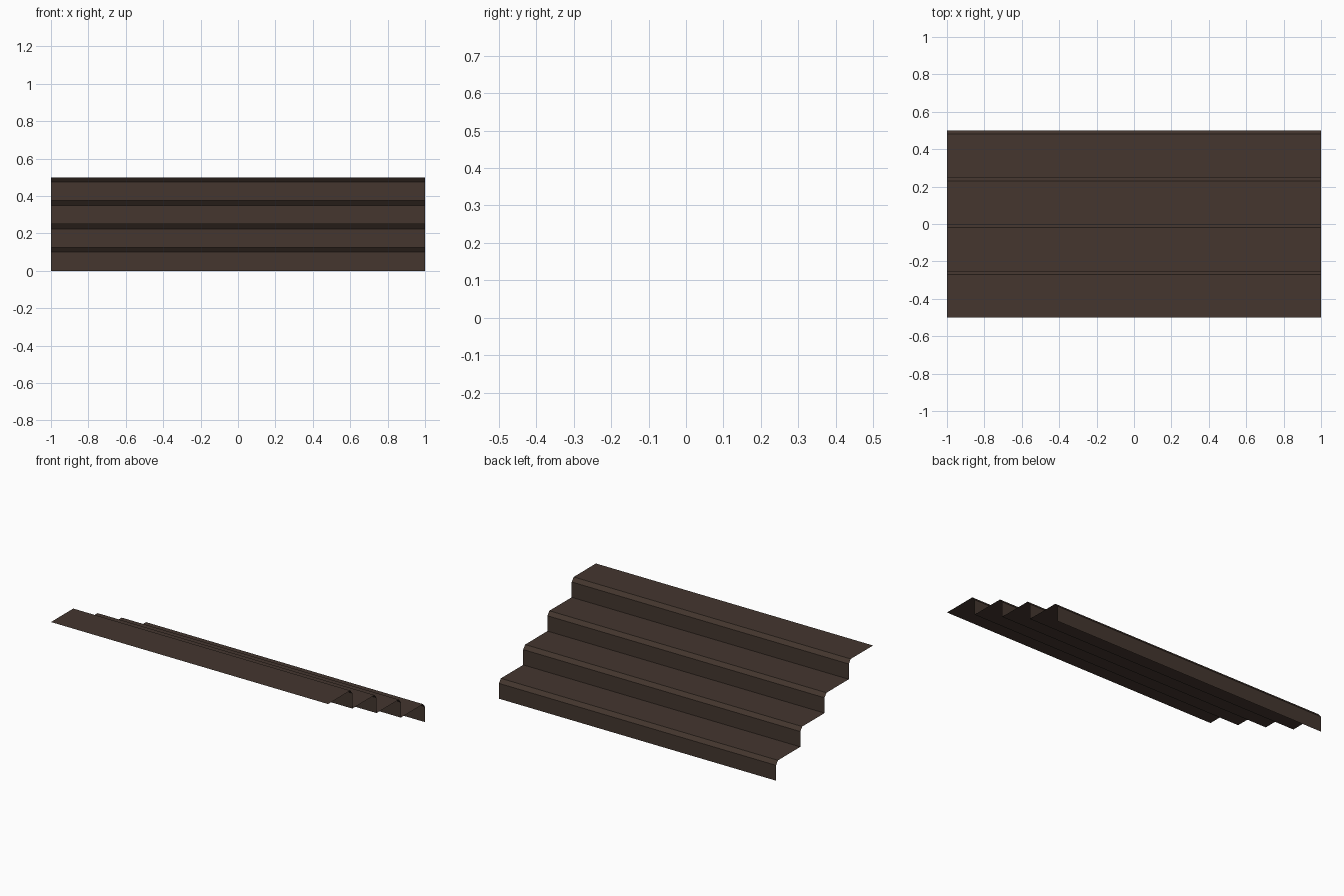
import bpy
import bmesh

if "Cube" in bpy.data.objects:
    bpy.data.objects.remove(bpy.data.objects["Cube"])

STEPS = 4
WIDTH = 2.0
RUN, RISE = 0.25, 0.125
BEVEL_Y, BEVEL_Z = 0.02, 0.025

# Stair profile (y, z): riser, chamfered nosing, tread; climbs toward the front
profile = [(0.5, 0.0)]
for i in range(STEPS):
    y, z = 0.5 - i * RUN, (i + 1) * RISE
    profile += [(y, z - BEVEL_Z), (y - BEVEL_Y, z), (y - RUN, z)]

# Sweep the profile across the width as an open sheet
bm = bmesh.new()
left = [bm.verts.new((-WIDTH / 2, y, z)) for y, z in profile]
right = [bm.verts.new((WIDTH / 2, y, z)) for y, z in profile]
for i in range(len(profile) - 1):
    bm.faces.new((left[i], left[i + 1], right[i + 1], right[i]))

mesh = bpy.data.meshes.new("stair_steps")
bm.to_mesh(mesh)
bm.free()

# Single dark brown colour
brown = bpy.data.materials.new("dark brown")
brown.diffuse_color = (0.058, 0.037, 0.028, 1.0)
brown.use_nodes = True
brown.node_tree.nodes["Principled BSDF"].inputs["Base Color"].default_value = brown.diffuse_color
mesh.materials.append(brown)

stairs = bpy.data.objects.new("stair_steps", mesh)
bpy.context.collection.objects.link(stairs)
